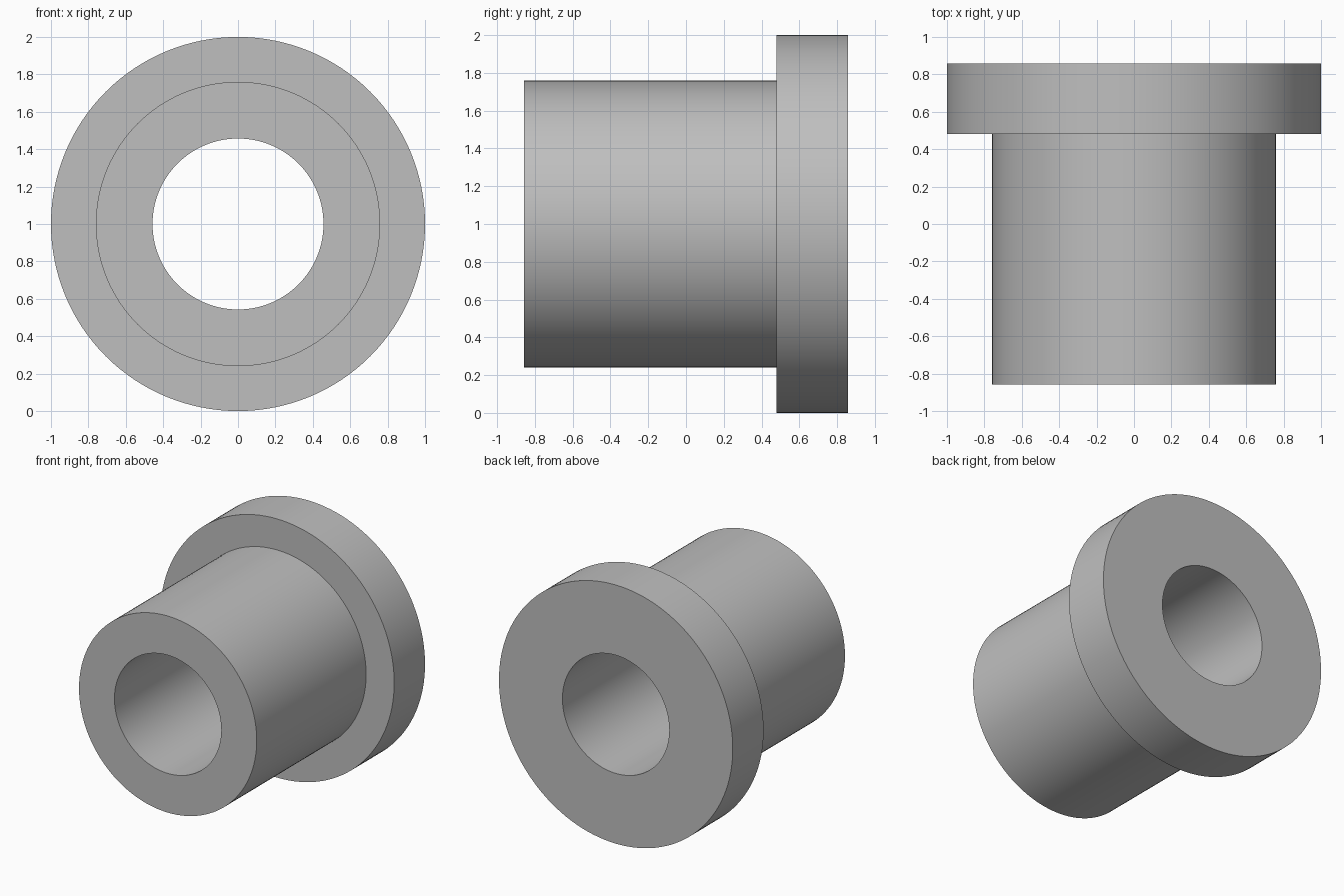
import bpy
import bmesh
import math

cube = bpy.data.objects.get("Cube")
if cube:
    bpy.data.objects.remove(cube, do_unlink=True)

SEGMENTS = 128
BORE, BODY, FLANGE = 0.457, 0.76, 1.0
FRONT, STEP, BACK = -0.857, 0.48, 0.857

# Plain grey material
grey = bpy.data.materials.new("grey_metal")
grey.use_nodes = True
colour = (0.52, 0.52, 0.52, 1)
grey.diffuse_color = colour
grey.node_tree.nodes["Principled BSDF"].inputs["Base Color"].default_value = colour

# Closed cross-section (radius, y) turned around the bore axis
profile = [(BORE, FRONT), (BODY, FRONT), (BODY, STEP),
           (FLANGE, STEP), (FLANGE, BACK), (BORE, BACK)]
bm = bmesh.new()
rings = []
for i in range(SEGMENTS):
    a = math.tau * i / SEGMENTS
    rings.append([bm.verts.new((r * math.cos(a), y, FLANGE + r * math.sin(a)))
                  for r, y in profile])
for i, ring in enumerate(rings):
    following = rings[(i + 1) % SEGMENTS]
    for j in range(len(profile)):
        k = (j + 1) % len(profile)
        bm.faces.new((ring[j], ring[k], following[k], following[j]))
bmesh.ops.recalc_face_normals(bm, faces=bm.faces)

# Flanged bushing
mesh = bpy.data.meshes.new("flanged_bushing")
bm.to_mesh(mesh)
bm.free()
mesh.materials.append(grey)
bushing = bpy.data.objects.new("flanged_bushing", mesh)
bpy.context.collection.objects.link(bushing)

# Smooth round walls with sharp rims
bpy.ops.object.select_all(action="DESELECT")
bushing.select_set(True)
bpy.context.view_layer.objects.active = bushing
bpy.ops.object.shade_smooth_by_angle(angle=math.radians(30))
